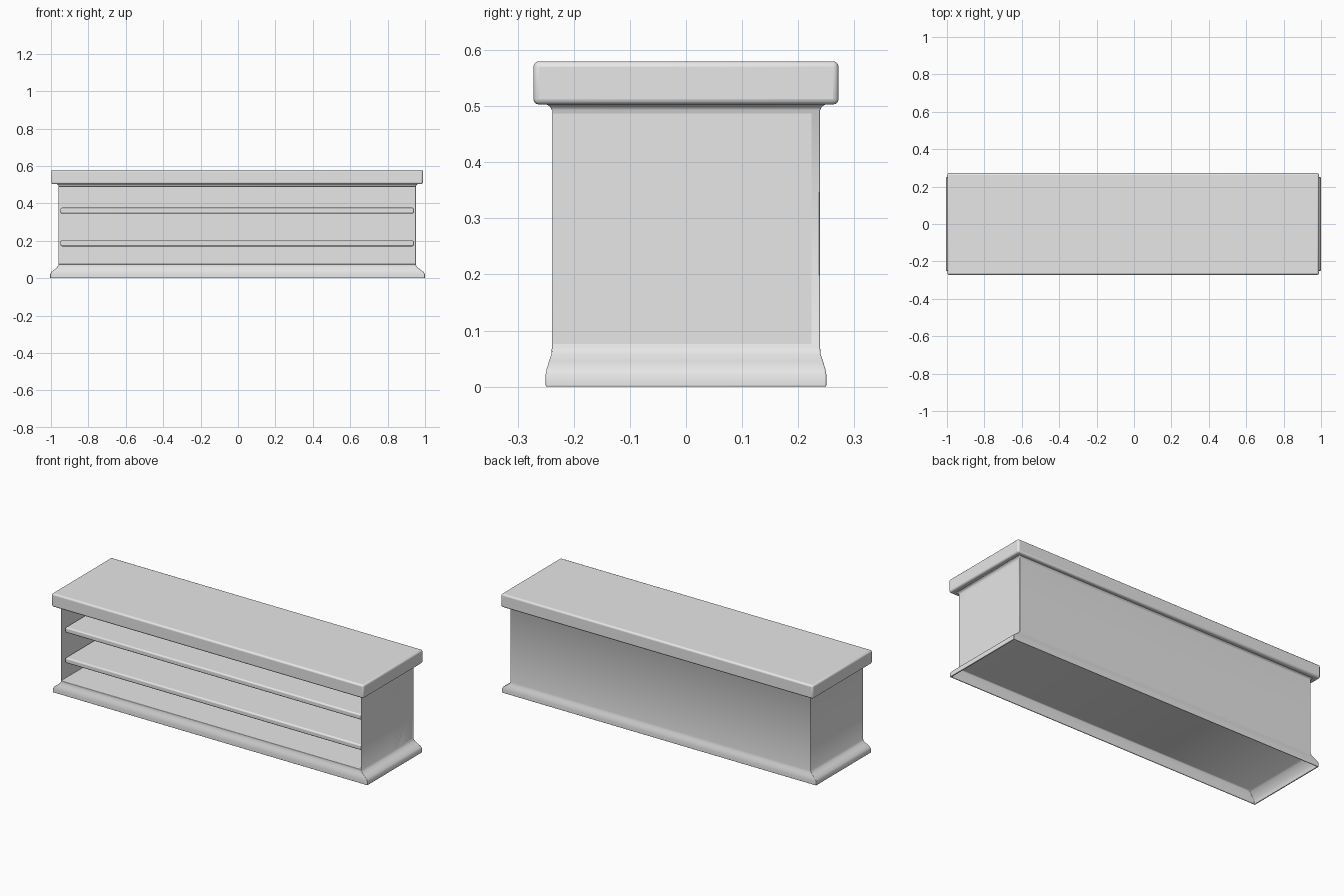
import bpy
import bmesh

cube = bpy.data.objects.get("Cube")
if cube:
    bpy.data.objects.remove(cube, do_unlink=True)

grey = bpy.data.materials.new("plain_grey")
grey.use_nodes = True
COLOUR = (0.8, 0.8, 0.8, 1)
grey.diffuse_color = COLOUR
grey.node_tree.nodes["Principled BSDF"].inputs["Base Color"].default_value = COLOUR


def finish(bm, name, bevel, segments=3):
    """Turn a bmesh into a smooth, softly bevelled object."""
    bmesh.ops.recalc_face_normals(bm, faces=bm.faces)
    mesh = bpy.data.meshes.new(name)
    bm.to_mesh(mesh)
    bm.free()
    mesh.materials.append(grey)
    obj = bpy.data.objects.new(name, mesh)
    bpy.context.collection.objects.link(obj)
    mod = obj.modifiers.new("soft_edges", 'BEVEL')
    mod.width = bevel
    mod.segments = segments
    mod.limit_method = 'ANGLE'
    mod.angle_limit = 0.7
    bpy.ops.object.select_all(action='DESELECT')
    obj.select_set(True)
    bpy.context.view_layer.objects.active = obj
    bpy.ops.object.shade_smooth_by_angle(angle=0.8)
    return obj


def box(name, x, y, z, bevel):
    bm = bmesh.new()
    bmesh.ops.create_cube(bm, size=1)
    for v in bm.verts:
        for i, (low, high) in enumerate((x, y, z)):
            v.co[i] = low if v.co[i] < 0 else high
    return finish(bm, name, bevel)


# Cabinet: stacked rectangles from the hollow underside, round the plinth, up to the cove
LEFT, RIGHT, DEPTH = -0.96, 0.951, 0.239
# (how far the plinth or cove spreads in x, in y, height)
SECTIONS = [
    (-0.004, -0.004, 0.06), (0.004, 0.001, 0.054), (0.034, 0.006, 0.025),
    (0.038, 0.007, 0.0),
    (0.044, 0.011, 0.0), (0.044, 0.011, 0.022), (0.038, 0.009, 0.033),
    (0.022, 0.005, 0.046), (0.008, 0.001, 0.058), (0, 0, 0.07),
    (0, 0, 0.493), (0.003, 0.003, 0.499), (0.011, 0.011, 0.504),
]
bm = bmesh.new()
rings = []
for sx, sy, z in SECTIONS:
    x0, x1, y = LEFT - sx, RIGHT + sx * 1.1, DEPTH + sy
    rings.append([bm.verts.new(p) for p in
                  ((x0, -y, z), (x1, -y, z), (x1, y, z), (x0, y, z))])
front = None
for a, b in zip(rings, rings[1:]):
    for i in range(4):
        j = (i + 1) % 4
        face = bm.faces.new((a[i], a[j], b[j], b[i]))
        if i == 0 and b is rings[10]:
            front = face
bm.faces.new(rings[0])
bm.faces.new(rings[-1])

# Open front: inset the panel and push it back to form the interior
bmesh.ops.inset_region(bm, faces=[front], thickness=0.012, use_even_offset=True)
for v in front.verts:
    v.co.z = 0.074 if v.co.z < 0.25 else 0.489
inner = bmesh.ops.extrude_discrete_faces(bm, faces=[front])["faces"][0]
for v in inner.verts:
    v.co.y = 0.226
finish(bm, "cabinet", 0.003, 2)

# Shelves, slightly recessed with rounded fronts
for name, z in (("lower_shelf", 0.171), ("upper_shelf", 0.346)):
    box(name, (-0.949, 0.94), (-0.218, 0.228), (z, z + 0.031), 0.008)

# Overhanging top slab
box("top_slab", (-0.998, 0.989), (-0.272, 0.272), (0.503, 0.58), 0.01)
